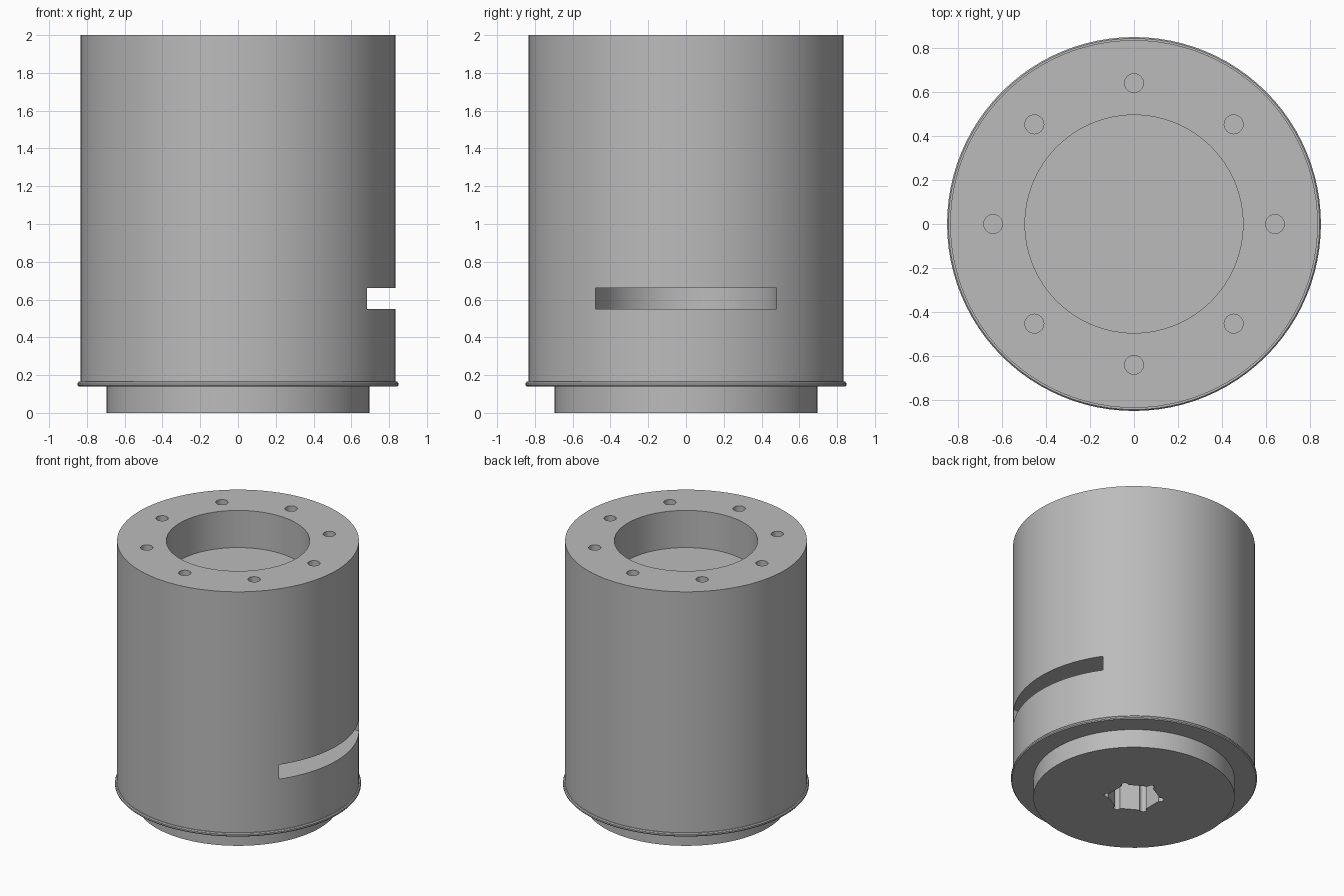
import bpy, bmesh, math
from mathutils import Matrix

if "Cube" in bpy.data.objects:
    bpy.data.objects.remove(bpy.data.objects["Cube"], do_unlink=True)

grey = bpy.data.materials.new("plain grey")
grey.use_nodes = True
grey.diffuse_color = (0.5, 0.5, 0.5, 1)
grey.node_tree.nodes["Principled BSDF"].inputs["Base Color"].default_value = (0.5, 0.5, 0.5, 1)


def add_object(name, bm):
    bmesh.ops.recalc_face_normals(bm, faces=bm.faces)
    mesh = bpy.data.meshes.new(name)
    bm.to_mesh(mesh)
    bm.free()
    mesh.materials.append(grey)
    obj = bpy.data.objects.new(name, mesh)
    bpy.context.collection.objects.link(obj)
    return obj


def lathe(name, profile, steps=96):
    """Revolve (radius, height) points about the z axis."""
    bm = bmesh.new()
    verts = [bm.verts.new((r, 0, z)) for r, z in profile]
    edges = [bm.edges.new(pair) for pair in zip(verts, verts[1:])]
    bmesh.ops.spin(bm, geom=verts + edges, cent=(0, 0, 0), axis=(0, 0, 1),
                   angle=math.tau, steps=steps)
    bmesh.ops.remove_doubles(bm, verts=bm.verts, dist=0.0005)
    return add_object(name, bm)


def prism(name, outline, bottom, top):
    """Extrude a closed (x, y) outline between two heights."""
    bm = bmesh.new()
    face = bm.faces.new([bm.verts.new((x, y, bottom)) for x, y in outline])
    new = bmesh.ops.extrude_face_region(bm, geom=[face])["geom"]
    bmesh.ops.translate(bm, vec=(0, 0, top - bottom),
                        verts=[v for v in new if isinstance(v, bmesh.types.BMVert)])
    return add_object(name, bm)


def arc(radius, start, end, count, cx=0, cy=0):
    angles = [math.radians(start + (end - start) * i / count) for i in range(count + 1)]
    return [(cx + radius * math.cos(a), cy + radius * math.sin(a)) for a in angles]


def cut(target, cutter):
    cutter.hide_render = True
    mod = target.modifiers.new(cutter.name, 'BOOLEAN')
    mod.operation = 'DIFFERENCE'
    mod.solver = 'EXACT'
    mod.object = cutter
    bpy.context.view_layer.objects.active = target
    bpy.ops.object.modifier_apply(modifier=mod.name)
    bpy.data.objects.remove(cutter, do_unlink=True)


# Body: base plug, rounded rim, tall wall and round pocket in the top
body = lathe("canister_body", [
    (0, 0), (0.695, 0), (0.695, 0.14), (0.843, 0.14), (0.849, 0.147),
    (0.849, 0.158), (0.843, 0.165), (0.835, 0.165), (0.835, 2),
    (0.495, 2), (0.495, 1.717), (0, 1.717)])

# Flat side slot with a round inner end
cut(body, prism("side_slot", [(1, -0.48)] + [(1, 0.48)] + arc(0.48, 90, 270, 40),
                0.55, 0.66))

# Ring of eight small holes in the top face
for i in range(8):
    a = math.tau * i / 8
    cut(body, prism("top_hole", arc(0.043, 0, 345, 23, 0.64 * math.cos(a), 0.64 * math.sin(a)),
                    1.72, 2.1))

# Six-sided socket underneath, with a round relief at every corner
socket = []
for i in range(6):
    a = 30 + 60 * i
    r = math.radians(a)
    socket += arc(0.024, a - 110, a + 110, 10, 0.185 * math.cos(r), 0.185 * math.sin(r))
cut(body, prism("drive_socket", socket, -0.1, 0.3))

# Smooth round walls, crisp rims
bpy.ops.object.select_all(action='DESELECT')
body.select_set(True)
bpy.context.view_layer.objects.active = body
bpy.ops.object.shade_smooth_by_angle(angle=math.radians(30))
